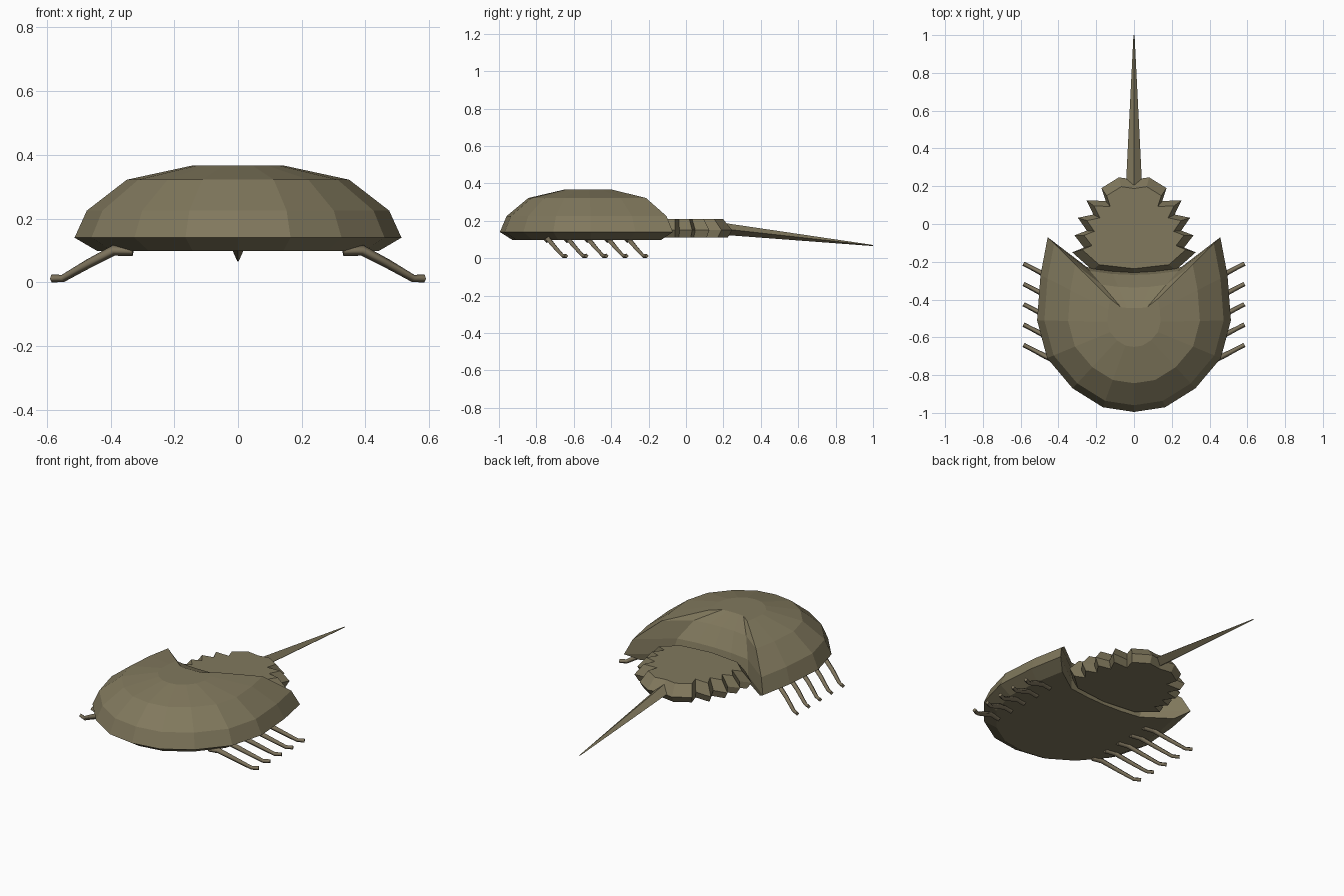
import bpy, bmesh

if "Cube" in bpy.data.objects:
    bpy.data.objects.remove(bpy.data.objects["Cube"])


def material(name, rgb):
    m = bpy.data.materials.new(name)
    m.diffuse_color = (*rgb, 1)
    m.use_nodes = True
    m.node_tree.nodes["Principled BSDF"].inputs["Base Color"].default_value = m.diffuse_color
    return m


shell = material("shell", (0.22, 0.19, 0.11))
limb = material("limb", (0.21, 0.175, 0.11))


def mirrored(half):
    """Close a half outline (first and last points on x = 0) across the centre."""
    return half + [(-x, y) for x, y in half[-2:0:-1]]


def loft(name, rings, mat):
    """Join equal-sized closed rings with quads and cap both ends."""
    bm = bmesh.new()
    vs = [[bm.verts.new(p) for p in ring] for ring in rings]
    n = len(vs[0])
    for a, b in zip(vs, vs[1:]):
        for i in range(n):
            j = (i + 1) % n
            bm.faces.new((a[i], a[j], b[j], b[i]))
    bm.faces.new(vs[0])
    bm.faces.new(vs[-1])
    bmesh.ops.recalc_face_normals(bm, faces=bm.faces)
    me = bpy.data.meshes.new(name)
    bm.to_mesh(me)
    bm.free()
    me.materials.append(mat)
    ob = bpy.data.objects.new(name, me)
    bpy.context.collection.objects.link(ob)
    return ob


# Head shield: outer rim shrinks toward the crown, rear notch slides forward
RIM = [(0, -0.995), (0.165, -0.97), (0.325, -0.87), (0.46, -0.71),
       (0.513, -0.51), (0.495, -0.27), (0.457, -0.07)]
NOTCH_LOW = [(0.25, -0.228), (0.12, -0.245), (0, -0.25)]
NOTCH_TOP = [(0.07, -0.44), (0.035, -0.445), (0, -0.445)]


def shield_ring(scale, t, z):
    half = [(x * scale, -0.52 + (y + 0.52) * scale) for x, y in RIM]
    half += [(a[0] + (b[0] - a[0]) * t, a[1] + (b[1] - a[1]) * t)
             for a, b in zip(NOTCH_LOW, NOTCH_TOP)]
    return [(x, y, z) for x, y in mirrored(half)]


loft("head_shield", [shield_ring(*r) for r in (
    (0.86, 0.06, 0.098), (1, 0, 0.14), (0.925, 0.1, 0.225),
    (0.68, 0.44, 0.322), (0.275, 1, 0.367))], shell)

# Abdomen plate with saw-toothed sides and a bevelled edge
TEETH = [(0, -0.27), (0.22, -0.245), (0.327, -0.15), (0.265, -0.125),
         (0.315, -0.06), (0.25, -0.035), (0.297, 0.033), (0.215, 0.05),
         (0.252, 0.125), (0.15, 0.122), (0.172, 0.19), (0.08, 0.247), (0, 0.235)]


def plate_ring(scale, z):
    return [(x * scale, -0.06 + (y + 0.06) * scale, z) for x, y in mirrored(TEETH)]


loft("abdomen", [plate_ring(0.92, 0.11), plate_ring(1, 0.15),
                 plate_ring(0.84, 0.21)], shell)


# Tail spine: four-sided taper
def diamond(y, z, w, h):
    return [(w, y, z), (0, y, z + h), (-w, y, z), (0, y, z - h)]


loft("tail_spine", [diamond(0.2, 0.157, 0.043, 0.032),
                    diamond(1.0, 0.068, 0.003, 0.003)], shell)

# Walking legs: five per side, bent rods with flat feet
PATH = [(0.33, -0.105, 0.098, 1.3), (0.39, -0.095, 0.1, 1.4),
        (0.47, -0.06, 0.058, 1.2), (0.55, -0.018, 0.012, 1), (0.585, 0, 0.012, 1)]
for side, label in ((1, "right"), (-1, "left")):
    for i in range(5):
        y0 = -0.21 - 0.1075 * i
        cu = bpy.data.curves.new(f"leg_{label}_{i + 1}", "CURVE")
        cu.dimensions = "3D"
        cu.bevel_depth = 0.012
        cu.bevel_resolution = 0
        cu.use_fill_caps = True
        sp = cu.splines.new("POLY")
        sp.points.add(len(PATH) - 1)
        for p, (x, y, z, r) in zip(sp.points, PATH):
            p.co = (side * x, y0 + y, z, 1)
            p.radius = r
        cu.materials.append(limb)
        ob = bpy.data.objects.new(cu.name, cu)
        bpy.context.collection.objects.link(ob)
